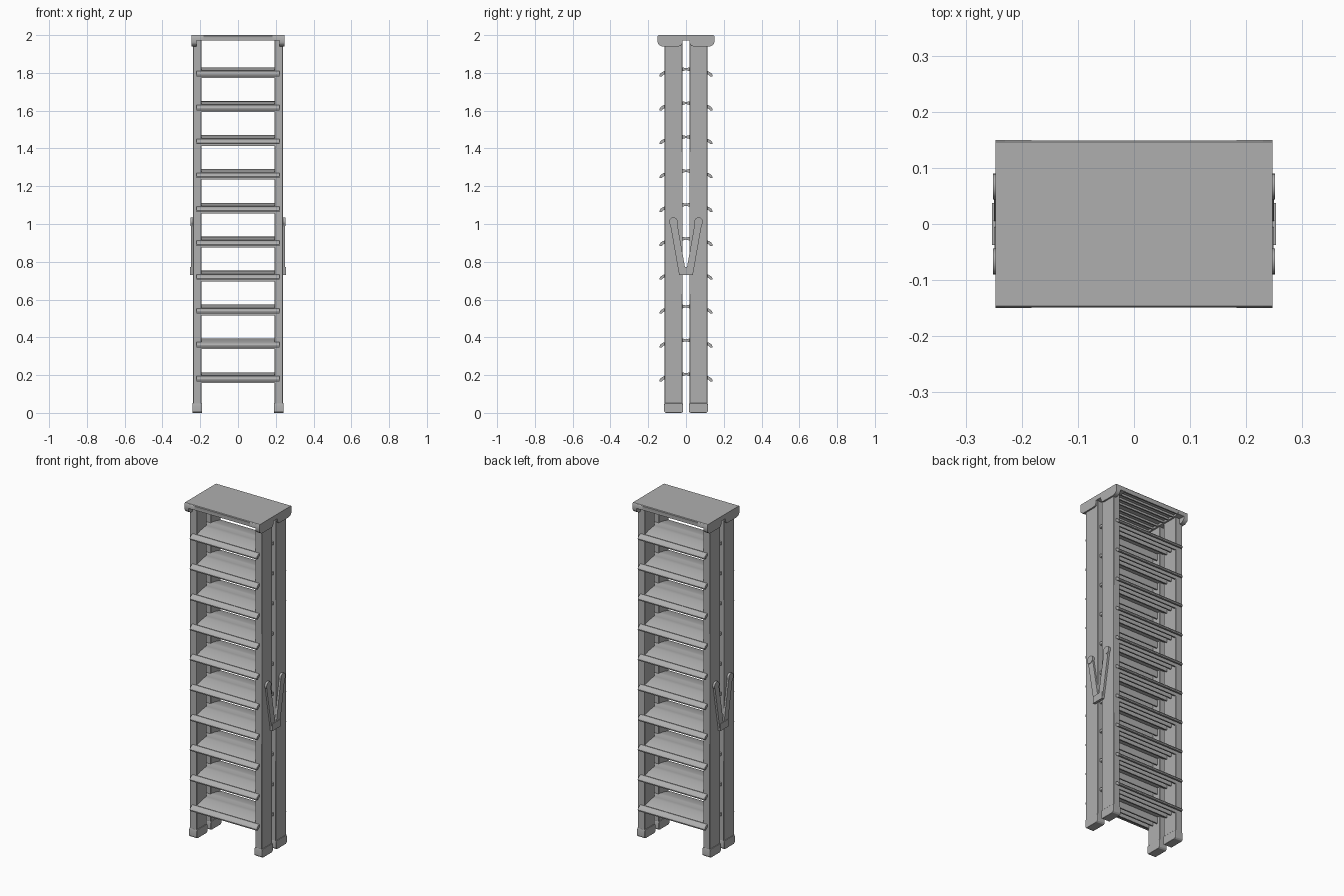
import bpy, bmesh, math

if "Cube" in bpy.data.objects:
    bpy.data.objects.remove(bpy.data.objects["Cube"])

grey = bpy.data.materials.new("dark_grey")
grey.diffuse_color = (0.43, 0.43, 0.43, 1)
grey.use_nodes = True
grey.node_tree.nodes["Principled BSDF"].inputs["Base Color"].default_value = grey.diffuse_color


def finish(name, bm, bevel=0.0, segments=2):
    bmesh.ops.recalc_face_normals(bm, faces=bm.faces)
    me = bpy.data.meshes.new(name)
    bm.to_mesh(me)
    bm.free()
    me.materials.append(grey)
    ob = bpy.data.objects.new(name, me)
    bpy.context.collection.objects.link(ob)
    if bevel:
        m = ob.modifiers.new("bevel", 'BEVEL')
        m.width = bevel
        m.segments = segments
        m.limit_method = 'ANGLE'
    bpy.ops.object.select_all(action='DESELECT')
    bpy.context.view_layer.objects.active = ob
    ob.select_set(True)
    bpy.ops.object.shade_smooth_by_angle(angle=math.radians(35))
    return ob


def extrude_x(bm, profile, x0, x1):
    """Extrude a closed (y, z) profile from x0 to x1."""
    a = [bm.verts.new((x0, y, z)) for y, z in profile]
    b = [bm.verts.new((x1, y, z)) for y, z in profile]
    n = len(profile)
    bm.faces.new(a)
    bm.faces.new(b[::-1])
    for i in range(n):
        j = (i + 1) % n
        bm.faces.new((a[i], b[i], b[j], a[j]))


def rect(y0, y1, z0, z1):
    return [(y0, z0), (y1, z0), (y1, z1), (y0, z1)]


def mirrored(half):
    """Complete a y-symmetric profile from its negative-y half."""
    return half + [(-y, z) for y, z in reversed(half) if abs(y) > 1e-6]


# Four upright rails with rubber feet
for sx, side in ((-1, "left"), (1, "right")):
    for sy, end in ((-1, "front"), (1, "back")):
        bm = bmesh.new()
        ys = sorted((sy * 0.018, sy * 0.114))
        xs = sorted((sx * 0.193, sx * 0.238))
        extrude_x(bm, rect(ys[0], ys[1], 0.03, 1.98), *xs)
        finish(f"{end}_{side}_rail", bm, 0.002, 1)

        bm = bmesh.new()
        y0, y1 = sorted((sy * 0.015, sy * 0.117))
        xs = sorted((sx * 0.19, sx * 0.241))
        foot = [(y0 + 0.008, 0), (y1 - 0.008, 0), (y1, 0.008), (y1, 0.04),
                (y1 - 0.003, 0.052), (y0 + 0.003, 0.052), (y0, 0.04), (y0, 0.008)]
        extrude_x(bm, foot, *xs)
        finish(f"{end}_{side}_foot", bm, 0.002, 2)

# Ten double-sided treads: arched sheet with solid hooked noses and ribs beneath
top = [(-0.139, -0.016), (-0.140, -0.009), (-0.134, 0.001), (-0.122, 0.009),
       (-0.10, 0.017), (-0.07, 0.025), (-0.04, 0.030), (-0.02, 0.032), (0, 0.027)]
bottom = [(-0.128, -0.016), (-0.122, -0.009), (-0.112, -0.004), (-0.10, 0.004),
          (-0.07, 0.012), (-0.04, 0.014), (-0.02, 0.011), (0, 0.017)]
full_top = top + [(-y, z) for y, z in reversed(top[:-1])]
full_bottom = bottom + [(-y, z) for y, z in reversed(bottom[:-1])]
for i in range(10):
    z0 = 0.183 + i * 0.1794
    bm = bmesh.new()
    profile = full_top + full_bottom[::-1]
    extrude_x(bm, [(y, z + z0) for y, z in profile], -0.22, 0.22)
    for y in (-0.11, -0.075, -0.04, 0.04, 0.075, 0.11):
        extrude_x(bm, rect(y - 0.004, y + 0.004, z0 - 0.025, z0 + 0.014), -0.195, 0.195)
    finish(f"tread_{i + 1}", bm)

# Top cap: ribbed plate with notched side flanges
bm = bmesh.new()
plate = mirrored([(-0.148, 1.984), (-0.149, 1.996), (-0.146, 2.0)])
extrude_x(bm, plate, -0.23, 0.23)
for y in (-0.144, -0.105, -0.065, -0.025, 0.025, 0.065, 0.105, 0.144):
    extrude_x(bm, rect(y - 0.004, y + 0.004, 1.972, 1.986), -0.23, 0.23)
rim = mirrored([(-0.15, 1.972), (-0.15, 1.994), (-0.146, 2.0)])
flange = mirrored([(-0.018, 1.972), (-0.020, 1.955), (-0.028, 1.943), (-0.04, 1.94),
                   (-0.126, 1.94), (-0.138, 1.945), (-0.147, 1.953), (-0.15, 1.962),
                   (-0.15, 1.994), (-0.146, 2.0)])
for s in (-1, 1):
    extrude_x(bm, rim, *sorted((s * 0.183, s * 0.24)))
    extrude_x(bm, flange, *sorted((s * 0.221, s * 0.247)))
finish("top_cap", bm)

# Folding spreader on each side: two arms, pivot discs and a hinge block
for s, side in ((-1, "left"), (1, "right")):
    bm = bmesh.new()
    for sy in (-1, 1):
        py, pz = sy * 0.067, 1.012
        arm = [(py - 0.019, pz), (py + 0.019, pz),
               (sy * 0.018 + 0.019, 0.735), (sy * 0.018 - 0.019, 0.735)]
        extrude_x(bm, arm, *sorted((s * 0.236, s * (0.249 + 0.0008 * sy))))
        disc = [(py + 0.023 * math.cos(k * math.tau / 20),
                 pz + 0.023 * math.sin(k * math.tau / 20)) for k in range(20)]
        extrude_x(bm, disc, *sorted((s * 0.236, s * 0.251)))
    extrude_x(bm, rect(-0.037, 0.037, 0.73, 0.772), *sorted((s * 0.238, s * 0.253)))
    finish(f"{side}_spreader", bm)
